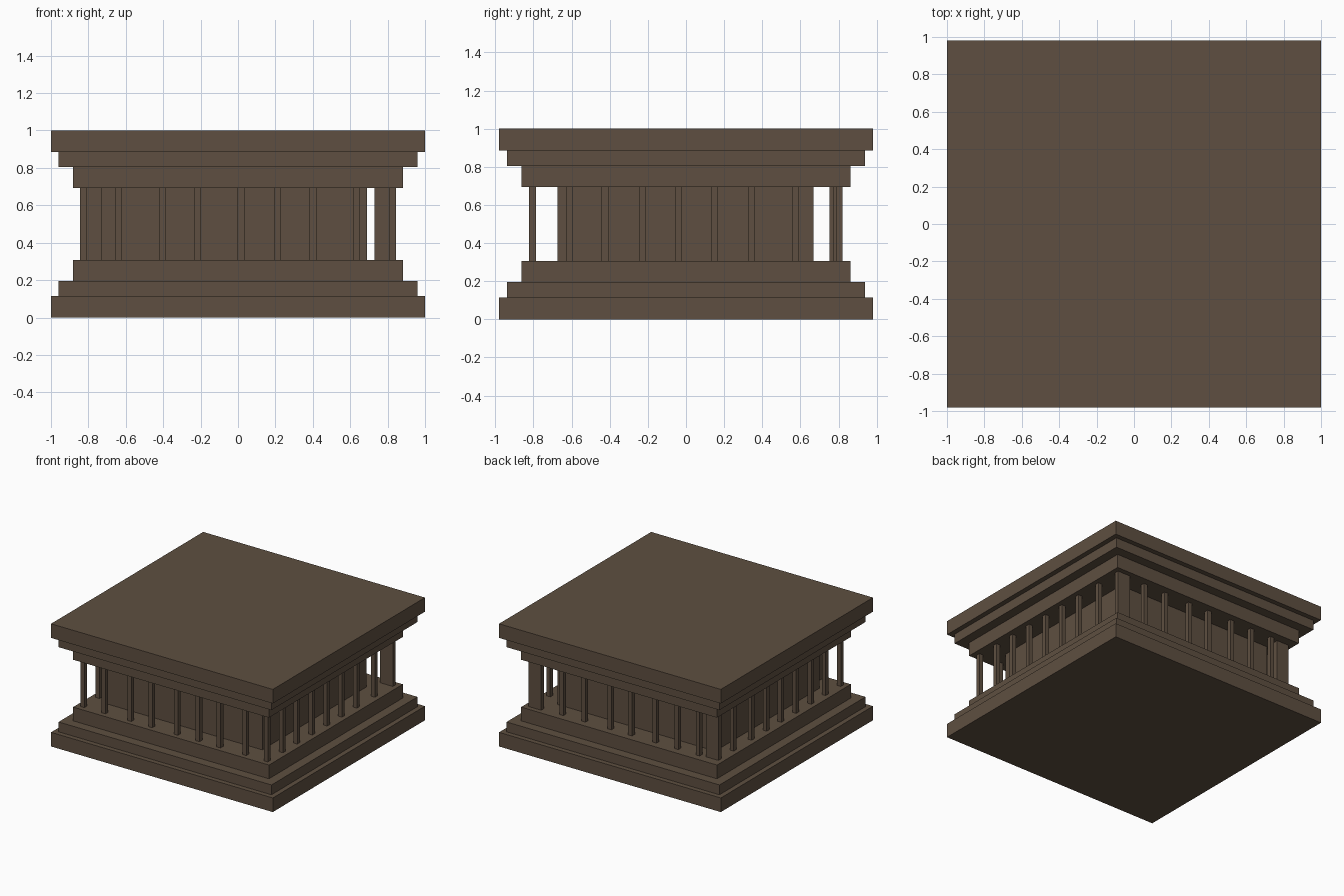
import bpy

if "Cube" in bpy.data.objects:
    bpy.data.objects.remove(bpy.data.objects["Cube"], do_unlink=True)

stone = bpy.data.materials.new("brown stone")
stone.use_nodes = True
colour = (0.112, 0.078, 0.052, 1)
stone.diffuse_color = colour
stone.node_tree.nodes["Principled BSDF"].inputs["Base Color"].default_value = colour


def box(name, x, y, z):
    """Box from (min, max) ranges on each axis."""
    spans = (x, y, z)
    bpy.ops.mesh.primitive_cube_add(size=1, location=[(a + b) / 2 for a, b in spans])
    ob = bpy.context.object
    ob.name = name
    ob.scale = [b - a for a, b in spans]
    bpy.ops.object.transform_apply(location=False, rotation=False, scale=True)
    ob.data.materials.append(stone)
    return ob


# Stepped base, mirrored upward as the stepped cornice
tiers = [("outer", 1, 0.98, 0, 0.115),
         ("middle", 0.96, 0.94, 0.115, 0.195),
         ("inner", 0.883, 0.862, 0.195, 0.307)]
for name, hx, hy, low, high in tiers:
    box(name + "_base_step", (-hx, hx), (-hy, hy), (low, high))
    box(name + "_cornice_step", (-hx, hx), (-hy, hy), (1 - high, 1 - low))

# Solid central chamber
shaft = (0.307, 0.693)
box("central_chamber", (-0.733, 0.69), (-0.673, 0.67), shaft)


# Square posts around the chamber
def post(name, x, y, half=0.0175):
    box(name, (x - half, x + half), (y - half, y + half), shaft)


for x in (-0.827, -0.637, -0.404, -0.214, 0.016, 0.212, 0.401, 0.633, 0.827):
    post("front_post", x, -0.805)

for x in (0.56, 0.36, 0.127, -0.06, -0.28, -0.477, -0.67):
    post("back_post", x, 0.788)

for y in (-0.61, -0.425, -0.23, -0.04, 0.15, 0.343, 0.575):
    post("left_post", 0.827, y)
    post("right_post", -0.827, y)

# Wide post clusters at the back corners
box("back_left_corner_post", (0.807, 0.845), (0.788, 0.822), shaft)
box("back_left_wide_post", (0.73, 0.807), (0.788, 0.822), shaft)
box("back_right_corner_post", (-0.845, -0.81), (0.752, 0.79), shaft)
box("back_right_wide_post", (-0.81, -0.733), (0.752, 0.79), shaft)
